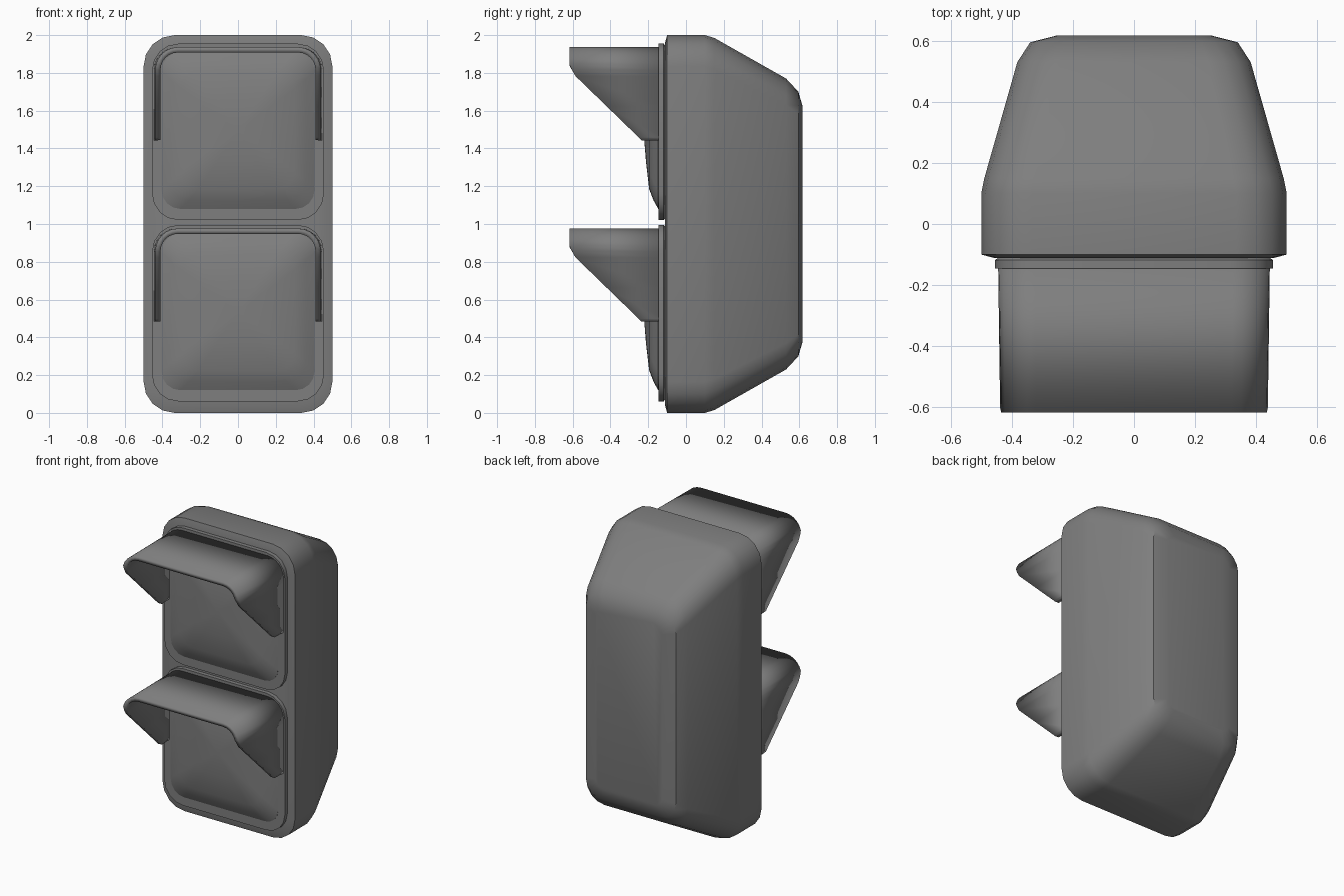
import bpy, math

cube = bpy.data.objects.get("Cube")
if cube:
    bpy.data.objects.remove(cube, do_unlink=True)

grey = bpy.data.materials.new("dark_grey")
grey.use_nodes = True
colour = (0.21, 0.21, 0.21, 1)
grey.diffuse_color = colour
grey.node_tree.nodes["Principled BSDF"].inputs["Base Color"].default_value = colour


def make(name, verts, faces, angle=32):
    mesh = bpy.data.meshes.new(name)
    mesh.from_pydata(verts, [], faces)
    mesh.materials.append(grey)
    obj = bpy.data.objects.new(name, mesh)
    bpy.context.collection.objects.link(obj)
    bpy.ops.object.select_all(action="DESELECT")
    obj.select_set(True)
    bpy.context.view_layer.objects.active = obj
    bpy.ops.object.mode_set(mode="EDIT")
    bpy.ops.mesh.select_all(action="SELECT")
    bpy.ops.mesh.normals_make_consistent(inside=False)
    bpy.ops.object.mode_set(mode="OBJECT")
    bpy.ops.object.shade_smooth_by_angle(angle=math.radians(angle))
    return obj


def rounded_rect(hx, hz, r, steps=4):
    """Outline of a rounded rectangle in the x-z plane."""
    points = []
    for corner, (sx, sz) in enumerate(((1, 1), (-1, 1), (-1, -1), (1, -1))):
        for i in range(steps + 1):
            a = math.pi / 2 * (corner + i / steps)
            points.append((sx * (hx - r) + r * math.cos(a),
                           sz * (hz - r) + r * math.sin(a)))
    return points


def loft(name, rings, cz, tip=None, angle=32):
    """Skin rounded rectangles (y, half width, half height, radius)."""
    verts, faces = [], []
    for y, hx, hz, r in rings:
        verts += [(x, y, cz + z) for x, z in rounded_rect(hx, hz, r)]
    n = len(verts) // len(rings)
    for k in range(len(rings) - 1):
        for i in range(n):
            j = (i + 1) % n
            faces.append((k * n + i, k * n + j, k * n + n + j, k * n + n + i))
    faces.append(tuple(range(n)))
    last = len(verts) - n
    if tip is None:
        faces.append(tuple(range(last, last + n)))
    else:
        verts.append((0, tip, cz))
        faces += [(last + i, last + (i + 1) % n, last + n) for i in range(n)]
    return make(name, verts, faces, angle)


def visor_front(z):
    """Front edge of the visor at a height above its lower end."""
    edge = ((0, -0.235), (0.015, -0.25), (0.34, -0.585), (0.4, -0.618))
    for (z0, y0), (z1, y1) in zip(edge, edge[1:]):
        if z <= z1:
            return y0 + (y1 - y0) * (z - z0) / (z1 - z0)
    return edge[-1][1]


def visor(name, base):
    hx, top, r, steps = 0.445, 0.493, 0.12, 6
    half = [(hx, z) for z in (0, 0.015, 0.18, 0.34)]
    for i in range(steps + 1):
        a = math.pi / 2 * i / steps
        half.append((hx - r + r * math.cos(a), top - r + r * math.sin(a)))
    path = half + [(-x, z) for x, z in reversed(half)]
    verts, faces = [], []
    for x, z in path:
        verts += [(x, -0.12, base + z), (x * 0.985, visor_front(z), base + z)]
    for i in range(len(path) - 1):
        a = 2 * i
        faces.append((a, a + 1, a + 3, a + 2))
    obj = make(name, verts, faces)
    # thicken towards the inside of the hood
    mod = obj.modifiers.new("thickness", "SOLIDIFY")
    mod.thickness = 0.028
    mod.use_even_offset = True
    up = max(obj.data.polygons, key=lambda p: p.center.z).normal.z
    mod.offset = -1 if up > 0 else 1


# housing with tapered back
loft("housing", [
    (-0.112, 0.455, 0.955, 0.13), (-0.1, 0.5, 1.0, 0.165),
    (0.1, 0.5, 1.0, 0.165), (0.15, 0.49, 0.985, 0.165),
    (0.53, 0.382, 0.77, 0.14), (0.595, 0.34, 0.70, 0.12),
    (0.618, 0.25, 0.62, 0.06)], 1.0)

# two identical lamps, each with a frame, lens and hood
for label, cz in (("upper", 1.488), ("lower", 0.528)):
    loft(label + "_frame", [
        (-0.1, 0.43, 0.445, 0.12), (-0.118, 0.455, 0.467, 0.14),
        (-0.145, 0.455, 0.467, 0.14)], cz)
    loft(label + "_lens", [
        (-0.13, 0.405, 0.415, 0.1), (-0.147, 0.405, 0.415, 0.1),
        (-0.172, 0.36, 0.37, 0.1), (-0.195, 0.3, 0.31, 0.09),
        (-0.212, 0.16, 0.165, 0.05)], cz + 0.007, tip=-0.225)
    visor(label + "_visor", cz - 0.045)
